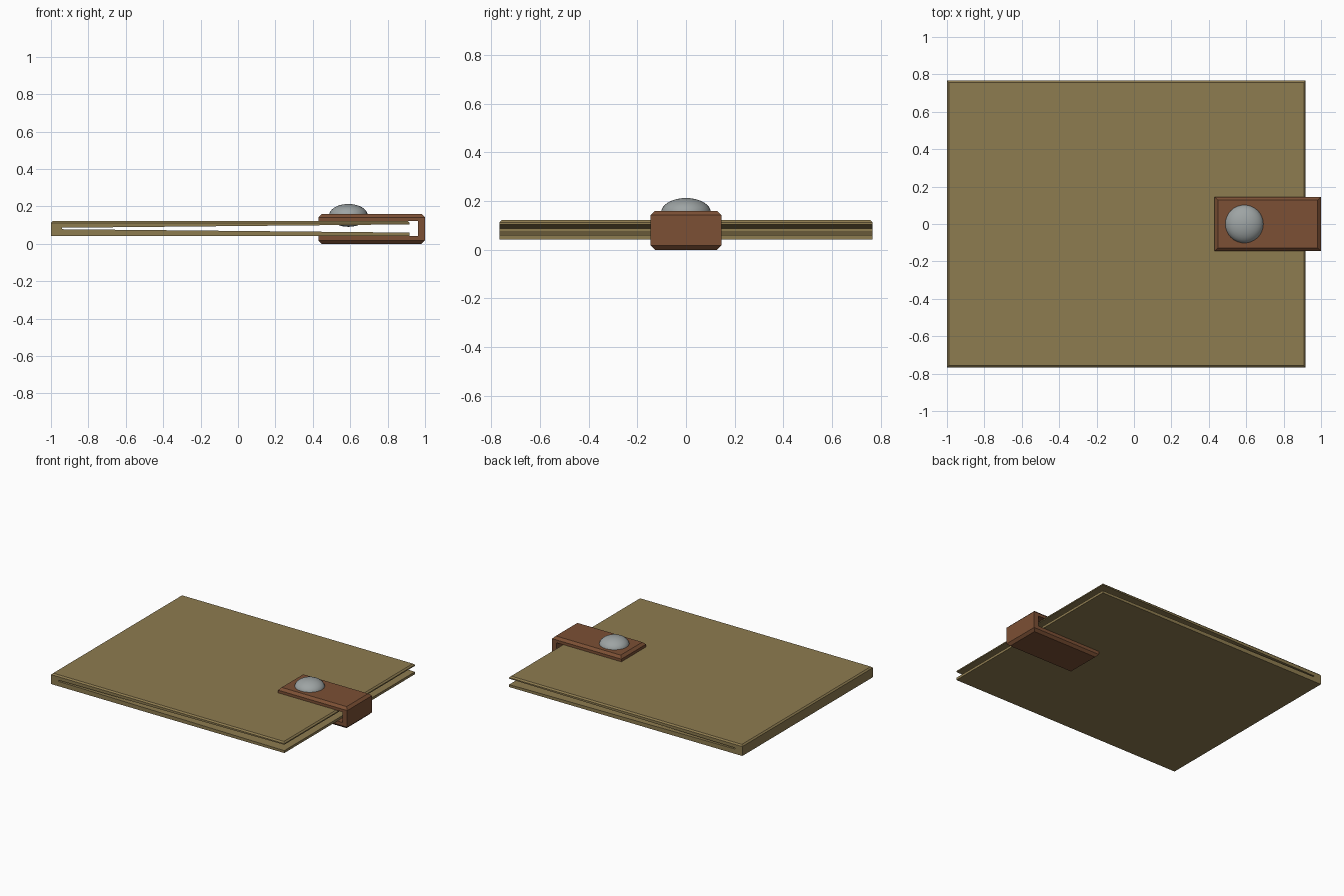
import bpy, bmesh

if "Cube" in bpy.data.objects:
    bpy.data.objects.remove(bpy.data.objects["Cube"])


def material(name, color):
    m = bpy.data.materials.new(name)
    m.diffuse_color = (*color, 1)
    m.use_nodes = True
    m.node_tree.nodes["Principled BSDF"].inputs["Base Color"].default_value = m.diffuse_color
    return m


def extrude_profile(name, profile, half_y, mat, bevel, picks):
    """Extrude an xz outline along y, then chamfer the edges chosen by picks."""
    bm = bmesh.new()
    rings = [[bm.verts.new((x, y, z)) for x, z in profile] for y in (-half_y, half_y)]
    n = len(profile)
    bm.faces.new(rings[0])
    bm.faces.new(rings[1][::-1])
    for i in range(n):
        j = (i + 1) % n
        bm.faces.new((rings[0][j], rings[0][i], rings[1][i], rings[1][j]))
    bmesh.ops.recalc_face_normals(bm, faces=bm.faces)
    edges = [e for e in bm.edges if all(picks(v.co) for v in e.verts)
             and abs(e.verts[0].co.z - e.verts[1].co.z) < 1e-4]
    bmesh.ops.bevel(bm, geom=edges, offset=bevel, segments=1, affect='EDGES')
    me = bpy.data.meshes.new(name)
    bm.to_mesh(me)
    bm.free()
    me.materials.append(mat)
    ob = bpy.data.objects.new(name, me)
    bpy.context.collection.objects.link(ob)
    return ob


tan = material("tan_leather", (0.27, 0.20, 0.08))
brown = material("brown_leather", (0.20, 0.08, 0.035))
steel = material("steel", (0.34, 0.37, 0.37))

# Folded wallet body: two tapering flaps joined at the left spine
extrude_profile("wallet_body", [
    (-1, 0.042), (0.918, 0.042), (0.918, 0.060), (-0.94, 0.078),
    (-0.94, 0.086), (0.918, 0.104), (0.918, 0.122), (-1, 0.122)],
    0.767, tan, 0.010, lambda c: c.z > 0.12)

# C-shaped closing strap wrapping the open edge
extrude_profile("strap", [
    (0.43, 0), (1, 0), (1, 0.16), (0.43, 0.16),
    (0.43, 0.121), (0.963, 0.121), (0.963, 0.043), (0.43, 0.043)],
    0.145, brown, 0.018, lambda c: c.z < 0.001 or c.z > 0.159)

# Domed snap button
bpy.ops.mesh.primitive_uv_sphere_add(segments=32, ring_count=16, radius=1,
                                     location=(0.59, 0, 0.152))
snap = bpy.context.object
snap.name = "snap_button"
snap.scale = (0.103, 0.103, 0.061)
bpy.ops.object.transform_apply(location=False, rotation=False, scale=True)
bpy.ops.object.shade_smooth_by_angle()
snap.data.materials.append(steel)
